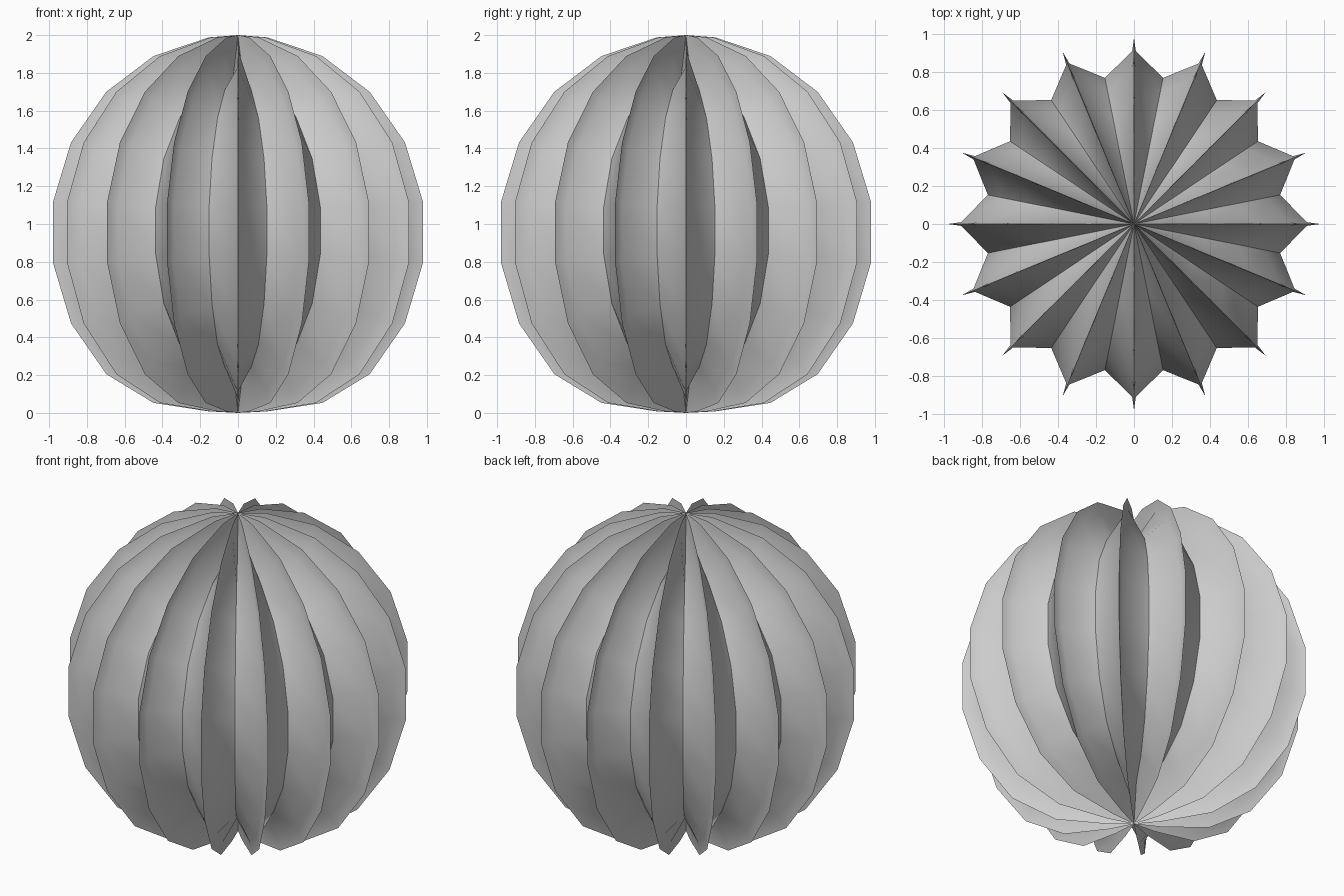
import bpy, bmesh
from math import sin, cos, radians, tau

if "Cube" in bpy.data.objects:
    bpy.data.objects.remove(bpy.data.objects["Cube"])

RIBS = 16
CENTRE = 1.0
# ridge outline from top to bottom (radius, height), poles excluded
RIDGE = [(0.155, 1.988), (0.447, 1.889), (0.697, 1.70), (0.884, 1.432), (0.98, 1.115),
         (0.98, 0.797), (0.884, 0.474), (0.697, 0.205), (0.447, 0.053), (0.155, 0.008)]

# one rib: (angle offset, scale toward the centre): thin fin, shoulders and valley
STEP = tau / RIBS
RIB = [(0, 1.0), (radians(0.6), 0.928), (STEP / 2, 0.80), (STEP - radians(0.6), 0.928)]

bm = bmesh.new()
top = bm.verts.new((0, 0, 2))
bottom = bm.verts.new((0, 0, 0))

# vertical columns around the body
columns = []
for i in range(RIBS):
    for offset, s in RIB:
        a = i * STEP + offset
        ring = [bm.verts.new((r * s * cos(a), r * s * sin(a), CENTRE + (z - CENTRE) * s))
                for r, z in RIDGE]
        columns.append([top] + ring + [bottom])

# skin between neighbouring columns
for i, a in enumerate(columns):
    b = columns[(i + 1) % len(columns)]
    for j in range(len(a) - 1):
        loop = [a[j], a[j + 1], b[j + 1], b[j]]
        bm.faces.new(list(dict.fromkeys(loop)))
bmesh.ops.recalc_face_normals(bm, faces=bm.faces)

mesh = bpy.data.meshes.new("ribbed_body")
bm.to_mesh(mesh)
bm.free()
body = bpy.data.objects.new("ribbed_body", mesh)
bpy.context.collection.objects.link(body)
bpy.context.view_layer.objects.active = body
body.select_set(True)
bpy.ops.object.shade_smooth_by_angle(angle=radians(45))
